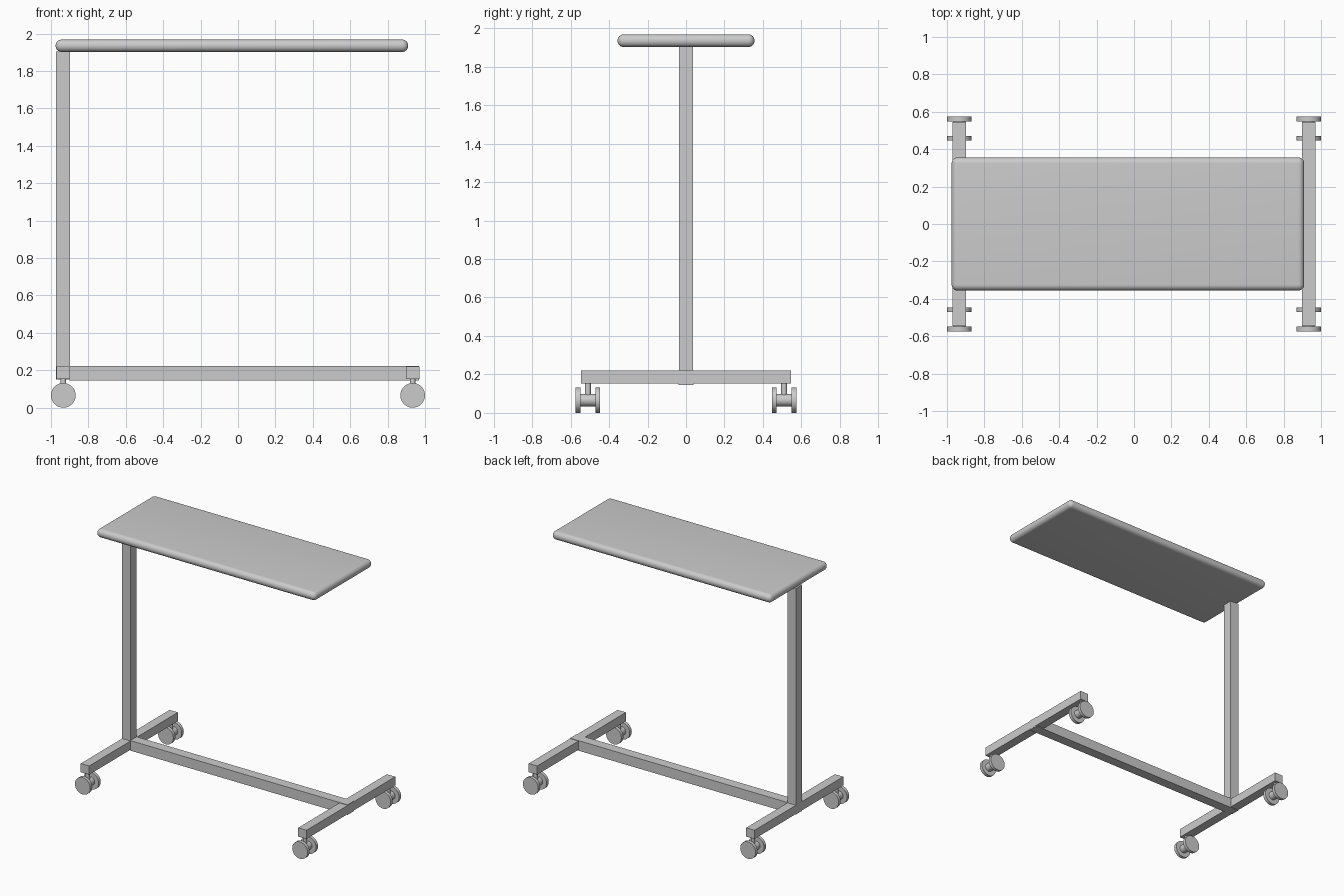
import bpy
from math import radians

if "Cube" in bpy.data.objects:
    bpy.data.objects.remove(bpy.data.objects["Cube"])


def box(name, x0, x1, y0, y1, z0, z1, bevel=0):
    bpy.ops.mesh.primitive_cube_add(size=1, location=((x0+x1)/2, (y0+y1)/2, (z0+z1)/2))
    ob = bpy.context.object
    ob.name = name
    ob.scale = (x1-x0, y1-y0, z1-z0)
    bpy.ops.object.transform_apply(location=False, rotation=False, scale=True)
    if bevel:
        m = ob.modifiers.new("Rounded edges", 'BEVEL')
        m.width = bevel
        m.segments = 8
        m.limit_method = 'NONE'
        bpy.ops.object.modifier_apply(modifier=m.name)
        bpy.ops.object.shade_smooth_by_angle(angle=radians(35))
    return ob


def cylinder(name, r, depth, loc, along_y=False):
    bpy.ops.mesh.primitive_cylinder_add(vertices=32, radius=r, depth=depth, location=loc,
                                        rotation=(radians(90) if along_y else 0, 0, 0))
    bpy.context.object.name = name
    bpy.ops.object.shade_smooth_by_angle(angle=radians(35))


# Rounded table top, overhanging from the single post
box("table_top", -0.975, 0.91, -0.356, 0.356, 1.902, 1.968, bevel=0.032)

# Upright post and long base beam
box("post", -0.972, -0.898, -0.037, 0.037, 0.15, 1.905)
box("base_beam", -0.90, 0.969, -0.039, 0.039, 0.146, 0.224)

for sx, side in ((-1, "left"), (1, "right")):
    # Foot bar across each end of the base
    cx = sx * 0.934
    box(f"{side}_foot_bar", cx-0.036, cx+0.036, -0.545, 0.545, 0.152, 0.22)
    for sy, end in ((-1, "front"), (1, "back")):
        # Twin-wheel caster: stem, axle hub, two discs
        tag = f"{side}_{end}"
        cylinder(f"{tag}_caster_stem", 0.015, 0.085, (cx, sy*0.51, 0.1175))
        cylinder(f"{tag}_caster_hub", 0.032, 0.09, (cx, sy*0.51, 0.066), True)
        for y, pos in ((0.5615, "outer"), (0.4585, "inner")):
            cylinder(f"{tag}_{pos}_wheel", 0.066, 0.025, (cx, sy*y, 0.066), True)
